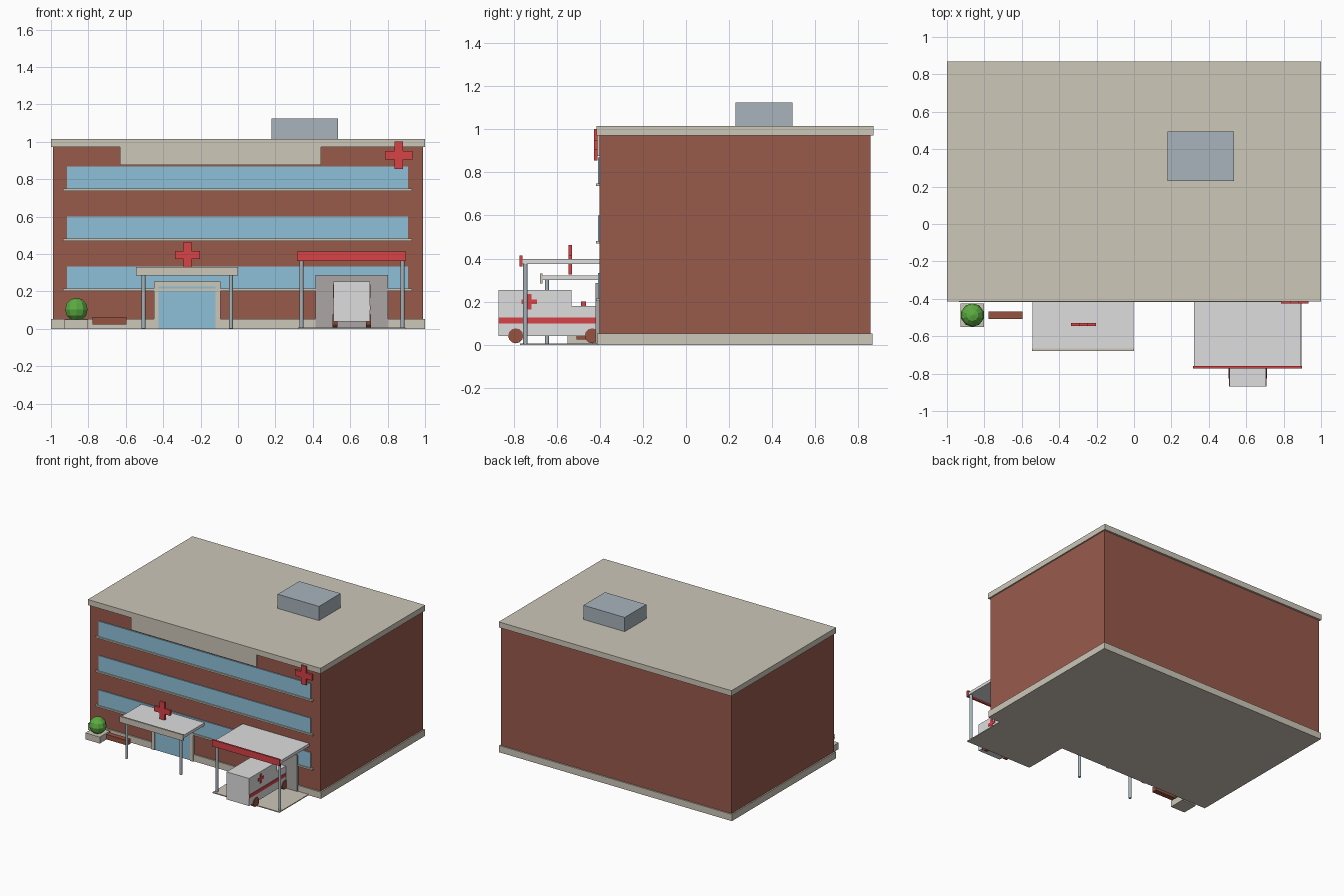
import bpy
import bmesh
import math
from mathutils import Matrix, Vector

cube = bpy.data.objects.get("Cube")
if cube:
    bpy.data.objects.remove(cube, do_unlink=True)


def material(name, *rgb):
    """Flat colour from 0-255 display values, stored as linear."""
    lin = [((c / 255 + 0.055) / 1.055) ** 2.4 for c in rgb] + [1]
    m = bpy.data.materials.new(name)
    m.use_nodes = True
    m.diffuse_color = lin
    m.node_tree.nodes["Principled BSDF"].inputs["Base Color"].default_value = lin
    return m


BRICK = material("brick", 152, 90, 75)
STONE = material("beige stone", 205, 199, 184)
GLASS = material("blue glass", 143, 192, 217)
RED = material("red", 215, 66, 70)
WHITE = material("white", 222, 222, 223)
STEEL = material("steel", 168, 180, 188)
GREY = material("shutter grey", 170, 166, 165)
GREEN = material("leaf green", 92, 172, 66)
BROWN = material("brown", 150, 82, 64)


def finish(name, bm, mat):
    bmesh.ops.recalc_face_normals(bm, faces=bm.faces[:])
    mesh = bpy.data.meshes.new(name)
    bm.to_mesh(mesh)
    bm.free()
    mesh.materials.append(mat)
    obj = bpy.data.objects.new(name, mesh)
    bpy.context.collection.objects.link(obj)
    return obj


def box(name, mat, x, y, z):
    """Box from its (low, high) range on each axis."""
    bm = bmesh.new()
    size = [b - a for a, b in (x, y, z)]
    mid = Vector([(a + b) / 2 for a, b in (x, y, z)])
    bmesh.ops.create_cube(bm, size=1, matrix=Matrix.Translation(mid) @ Matrix.Diagonal((*size, 1)))
    return finish(name, bm, mat)


def cylinder(name, mat, center, radius, depth, axis="Z", sides=12):
    bm = bmesh.new()
    turn = Matrix.Rotation(math.pi / 2, 4, "Y") if axis == "X" else Matrix()
    bmesh.ops.create_cone(bm, cap_ends=True, segments=sides, radius1=radius, radius2=radius,
                          depth=depth, matrix=Matrix.Translation(center) @ turn)
    return finish(name, bm, mat)


def cross(name, center, arm, half, depth, turn=0):
    """Upright plus sign facing the front, turned about z."""
    bm = bmesh.new()
    quarter = [(half, half), (half, arm), (-half, arm)]
    verts = []
    for i in range(4):
        for u, w in quarter:
            for _ in range(i):
                u, w = -w, u
            verts.append(bm.verts.new((u, -depth / 2, w)))
    face = bm.faces.new(verts)
    new = bmesh.ops.extrude_face_region(bm, geom=[face])["geom"]
    bmesh.ops.translate(bm, verts=[v for v in new if isinstance(v, bmesh.types.BMVert)],
                        vec=(0, depth, 0))
    bm.transform(Matrix.Translation(center) @ Matrix.Rotation(turn, 4, "Z"))
    return finish(name, bm, RED)


# Main block
box("brick_walls", BRICK, (-0.99, 0.99), (-0.402, 0.855), (0.02, 0.99))
box("plinth", STONE, (-1, 1), (-0.412, 0.865), (0, 0.052))
box("roof_slab", STONE, (-1, 1), (-0.415, 0.87), (0.972, 1.015))
box("roof_unit", STEEL, (0.18, 0.535), (0.23, 0.495), (1.01, 1.125))
box("facade_panel", STONE, (-0.63, 0.445), (-0.411, -0.39), (0.876, 0.975))

# Window bands with sills, one per storey
for i in range(3):
    z = 0.212 + 0.267 * i
    box(f"window_band_{i + 1}", GLASS, (-0.913, 0.91), (-0.409, -0.39), (z, z + 0.122))
    box(f"window_sill_{i + 1}", STONE, (-0.935, 0.93), (-0.418, -0.39), (z - 0.009, z + 0.003))

# Entrance: stone surround and glass doors
for side, x in (("right", -0.45), ("left", -0.12)):
    box(f"entrance_jamb_{side}", STONE, (x, x + 0.026), (-0.42, -0.39), (0, 0.226))
box("entrance_lintel", STONE, (-0.45, -0.094), (-0.42, -0.39), (0.226, 0.252))
box("entrance_glass", GLASS, (-0.425, -0.119), (-0.416, -0.39), (0.002, 0.227))

# Entrance canopy
box("entrance_canopy", WHITE, (-0.543, -0.002), (-0.668, -0.4), (0.3, 0.322))
box("entrance_fascia", STONE, (-0.545, 0), (-0.678, -0.665), (0.284, 0.33))
for side, x in (("right", -0.505), ("left", -0.038)):
    cylinder(f"entrance_post_{side}", STEEL, (x, -0.645, 0.151), 0.01, 0.3)
cross("canopy_cross", (-0.27, -0.537, 0.395), 0.068, 0.021, 0.017)
cross("wall_cross", (0.86, -0.418, 0.928), 0.073, 0.022, 0.016)

# Vehicle bay
box("bay_shutter", GREY, (0.415, 0.803), (-0.42, -0.39), (0.002, 0.287))
box("bay_pad", STONE, (0.32, 0.895), (-0.77, -0.405), (0, 0.007))
box("bay_canopy", WHITE, (0.321, 0.894), (-0.765, -0.4), (0.375, 0.398))
box("bay_fascia", RED, (0.315, 0.898), (-0.772, -0.758), (0.364, 0.414))
for side, x in (("right", 0.34), ("left", 0.88)):
    cylinder(f"bay_post_{side}", STEEL, (x, -0.745, 0.19), 0.01, 0.374)

# Parked van, nose toward the building: one stepped side profile extruded in x
bm = bmesh.new()
profile = [(-0.87, 0.04), (-0.408, 0.04), (-0.408, 0.18), (-0.53, 0.18), (-0.53, 0.254), (-0.87, 0.254)]
face = bm.faces.new([bm.verts.new((0.511, y, z)) for y, z in profile])
new = bmesh.ops.extrude_face_region(bm, geom=[face])["geom"]
bmesh.ops.translate(bm, verts=[v for v in new if isinstance(v, bmesh.types.BMVert)], vec=(0.194, 0, 0))
finish("van_body", bm, WHITE)
box("van_beacon", RED, (0.565, 0.65), (-0.487, -0.463), (0.178, 0.2))
for side, s in (("right", -1), ("left", 1)):
    x = 0.608 + s * 0.097
    box(f"van_stripe_{side}", RED, (x - 0.003, x + 0.003), (-0.869, -0.409), (0.1, 0.126))
    cross(f"van_cross_{side}", (x, -0.727, 0.2), 0.036, 0.011, 0.008, math.pi / 2)
    for end, y in (("rear", -0.79), ("front", -0.435)):
        cylinder(f"van_wheel_{end}_{side}", BROWN, (0.608 + s * 0.09, y, 0.042), 0.035, 0.026, "X")

# Planter, bush and bench
box("planter", STONE, (-0.927, -0.803), (-0.55, -0.425), (0, 0.05))
bm = bmesh.new()
bmesh.ops.create_uvsphere(bm, u_segments=10, v_segments=6, radius=0.063,
                          matrix=Matrix.Translation((-0.864, -0.487, 0.103)))
finish("bush", bm, GREEN)
box("bench", BROWN, (-0.777, -0.595), (-0.508, -0.467), (0.024, 0.062))
